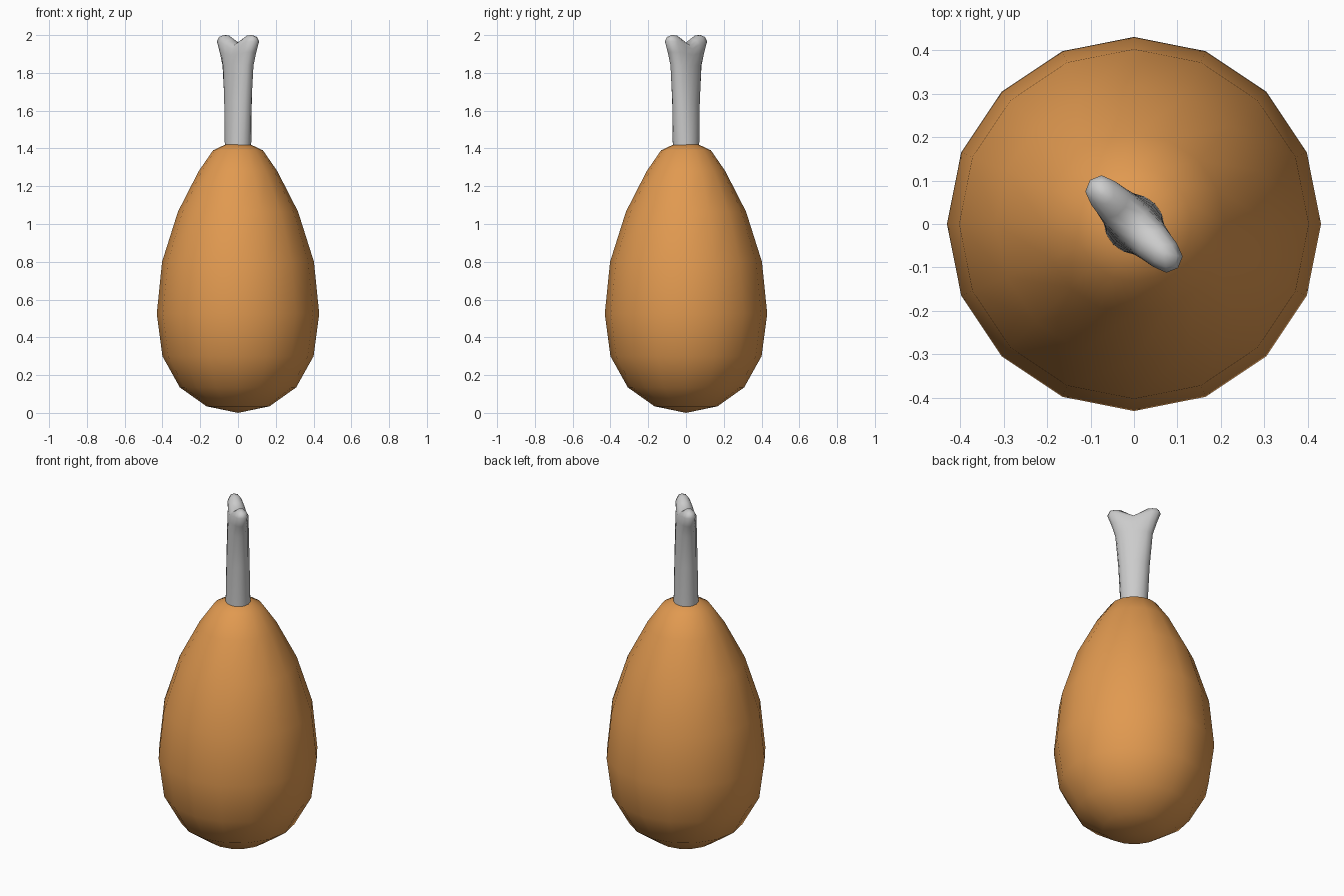
import bpy, bmesh, math

if "Cube" in bpy.data.objects:
    bpy.data.objects.remove(bpy.data.objects["Cube"])

N = 16


def finish(bm, name, color=None):
    bmesh.ops.recalc_face_normals(bm, faces=bm.faces)
    for f in bm.faces:
        f.smooth = True
    mesh = bpy.data.meshes.new(name)
    bm.to_mesh(mesh)
    bm.free()
    obj = bpy.data.objects.new(name, mesh)
    bpy.context.collection.objects.link(obj)
    if color:
        mat = bpy.data.materials.new(name + "_color")
        mat.diffuse_color = color
        mat.use_nodes = True
        mat.node_tree.nodes["Principled BSDF"].inputs["Base Color"].default_value = mat.diffuse_color
        mesh.materials.append(mat)
    return obj


def bridge(bm, rings):
    for lo, hi in zip(rings, rings[1:]):
        for i in range(N):
            j = (i + 1) % N
            bm.faces.new((lo[i], lo[j], hi[j], hi[i]))


def fan(bm, ring, z):
    tip = bm.verts.new((0, 0, z))
    for i in range(N):
        bm.faces.new((ring[i], ring[(i + 1) % N], tip))


# Meat: 16-sided egg-shaped lathe (radius, height)
profile = [(0.167, 0.035), (0.308, 0.135), (0.40, 0.30), (0.43, 0.525),
           (0.402, 0.80), (0.318, 1.065), (0.208, 1.28), (0.132, 1.39),
           (0.058, 1.425)]
bm = bmesh.new()
rings = [[bm.verts.new((r * math.cos(2 * math.pi * i / N),
                        r * math.sin(2 * math.pi * i / N), z))
          for i in range(N)] for r, z in profile]
bridge(bm, rings)
fan(bm, rings[0], 0.0)
fan(bm, rings[-1], 1.425)
finish(bm, "meat", (0.75, 0.32, 0.08, 1))

# Bone: loft flaring along the diagonal into two knobs
# (height, half length, half thickness, notch depth, roundness exponent)
sections = [(1.30, 0.071, 0.069, 0, 1), (1.42, 0.073, 0.067, 0, 1),
            (1.65, 0.084, 0.062, 0, 1), (1.84, 0.100, 0.056, 0, 0.9),
            (1.91, 0.121, 0.052, 0.015, 0.75),
            (1.968, 0.143, 0.047, 0.04, 0.6),
            (1.99, 0.133, 0.034, 0.045, 0.6),
            (2.0, 0.108, 0.014, 0.047, 0.7)]
bm = bmesh.new()
rings = []
s = math.sqrt(0.5)
for z, a, b, dip, p in sections:
    ring = []
    for i in range(N):
        t = 2 * math.pi * i / N
        u = a * math.cos(t)
        v = b * math.copysign(abs(math.sin(t)) ** p, math.sin(t))
        h = z - dip * max(0, 1 - abs(u) / (0.75 * a))
        ring.append(bm.verts.new(((u + v) * s, (v - u) * s, h)))
    rings.append(ring)
bridge(bm, rings)
bm.faces.new(rings[0])
# Close the saddle-shaped top with strips across the knobs
top = rings[-1]
for i in range(N // 2):
    corners = [top[i], top[i + 1], top[(N - i - 1) % N], top[(N - i) % N]]
    bm.faces.new(list(dict.fromkeys(corners)))
finish(bm, "bone")
